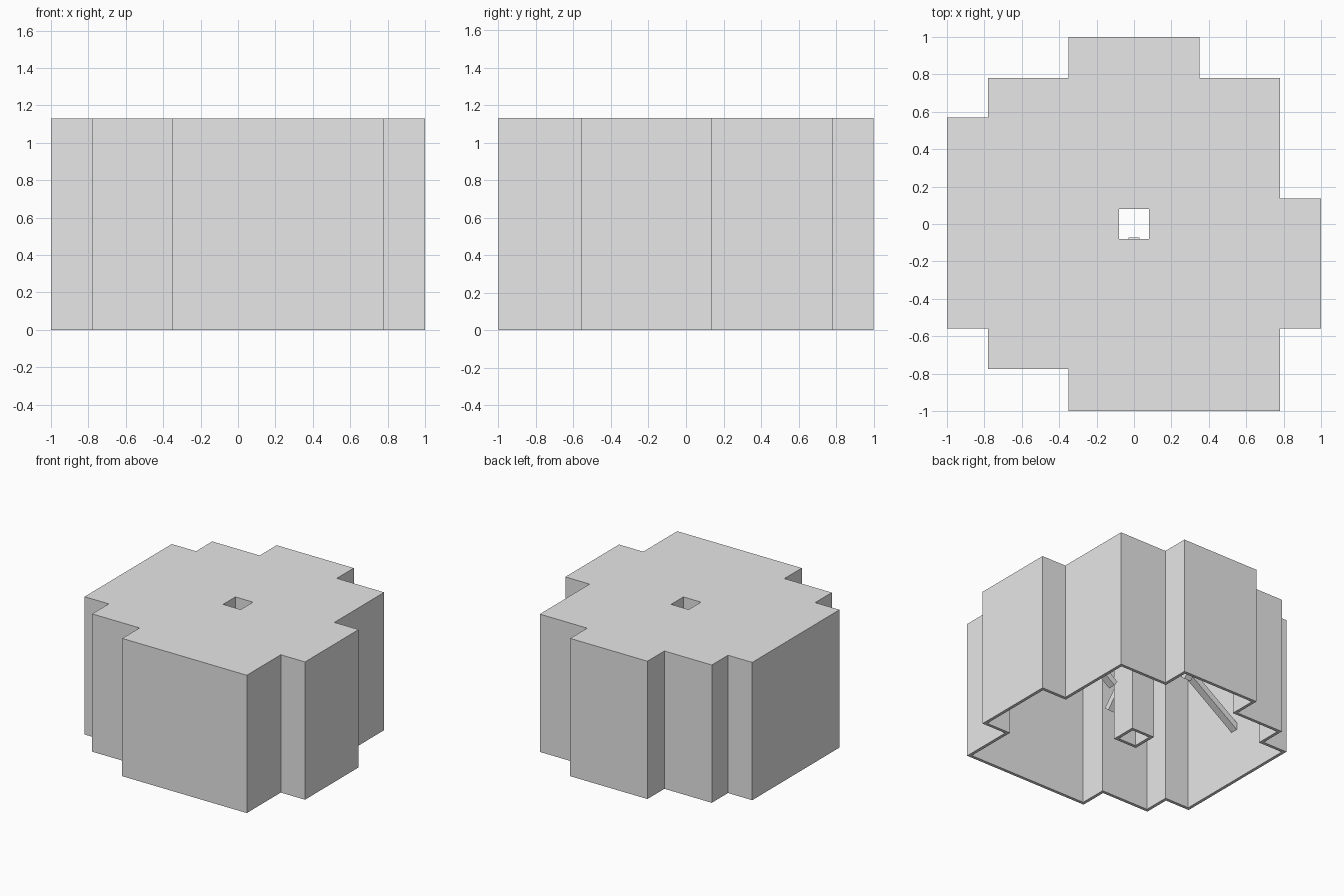
import bpy, bmesh
from mathutils import Vector, Matrix

if "Cube" in bpy.data.objects:
    bpy.data.objects.remove(bpy.data.objects["Cube"])

HEIGHT, WALL = 1.13, 0.025

grey = bpy.data.materials.new("plain grey")
grey.use_nodes = True
colour = (0.8, 0.8, 0.8, 1)
grey.diffuse_color = colour
grey.node_tree.nodes["Principled BSDF"].inputs["Base Color"].default_value = colour


def finish(name, bm):
    bmesh.ops.recalc_face_normals(bm, faces=bm.faces)
    mesh = bpy.data.meshes.new(name)
    bm.to_mesh(mesh)
    bm.free()
    mesh.materials.append(grey)
    obj = bpy.data.objects.new(name, mesh)
    bpy.context.collection.objects.link(obj)
    return obj


def inset(points, amount):
    """Mitred inset of a counter-clockwise right-angled outline."""
    result = []
    for i, p in enumerate(points):
        before = (p - points[i - 1]).normalized()
        after = (points[(i + 1) % len(points)] - p).normalized()
        result.append(p + (before.orthogonal() + after.orthogonal()) * amount)
    return result


def ring(bm, points, z):
    verts = [bm.verts.new((p.x, p.y, z)) for p in points]
    edges = [bm.edges.new((verts[i - 1], v)) for i, v in enumerate(verts)]
    return verts, edges


def bridge(bm, a, b):
    for i in range(len(a)):
        bm.faces.new((a[i - 1], a[i], b[i], b[i - 1]))


# Stepped outline and central square shaft
outline = [Vector(p) for p in (
    (-.35, 1), (-.35, .78), (-.78, .78), (-.78, .57), (-1, .57), (-1, -.56),
    (-.78, -.56), (-.78, -.775), (-.35, -.775), (-.35, -1), (.78, -1),
    (.78, -.56), (1, -.56), (1, .135), (.78, .135), (.78, .78), (.35, .78), (.35, 1))]
shaft = [Vector((x * .08, y * .08)) for x, y in ((-1, -1), (1, -1), (1, 1), (-1, 1))]

# Hollow body, open below, with roof and shaft walls in one shell
bm = bmesh.new()
top, under = [], []
for points, thickness in ((outline, WALL), (shaft, -WALL)):
    inner = inset(points, thickness)
    low_out, _ = ring(bm, points, 0)
    high_out, edges_out = ring(bm, points, HEIGHT)
    low_in, _ = ring(bm, inner, 0)
    high_in, edges_in = ring(bm, inner, HEIGHT - WALL)
    bridge(bm, low_out, high_out)
    bridge(bm, low_in, high_in)
    bridge(bm, low_out, low_in)
    top += edges_out
    under += edges_in
for edges in (top, under):
    bmesh.ops.triangle_fill(bm, edges=edges, use_beauty=True)
finish("hollow_body", bm)


# Sloping braces inside the body
def brace(name, start, end):
    start, end = Vector(start), Vector(end)
    along = end - start
    side = along.cross(Vector((0, 0, 1))).normalized()
    up = side.cross(along).normalized()
    bm = bmesh.new()
    bmesh.ops.create_cube(bm, size=1)
    frame = Matrix((along, side * .06, up * .05)).transposed().to_4x4()
    frame.translation = (start + end) / 2
    bm.transform(frame)
    finish(name, bm)


brace("right_brace", (-.985, 0, .44), (-.2, 0, .98))
brace("left_brace", (.2, 0, .38), (.95, 0, .9))
brace("front_brace", (0, -.28, .36), (0, -.09, .58))
brace("back_brace", (0, .6, .24), (0, .95, .65))
